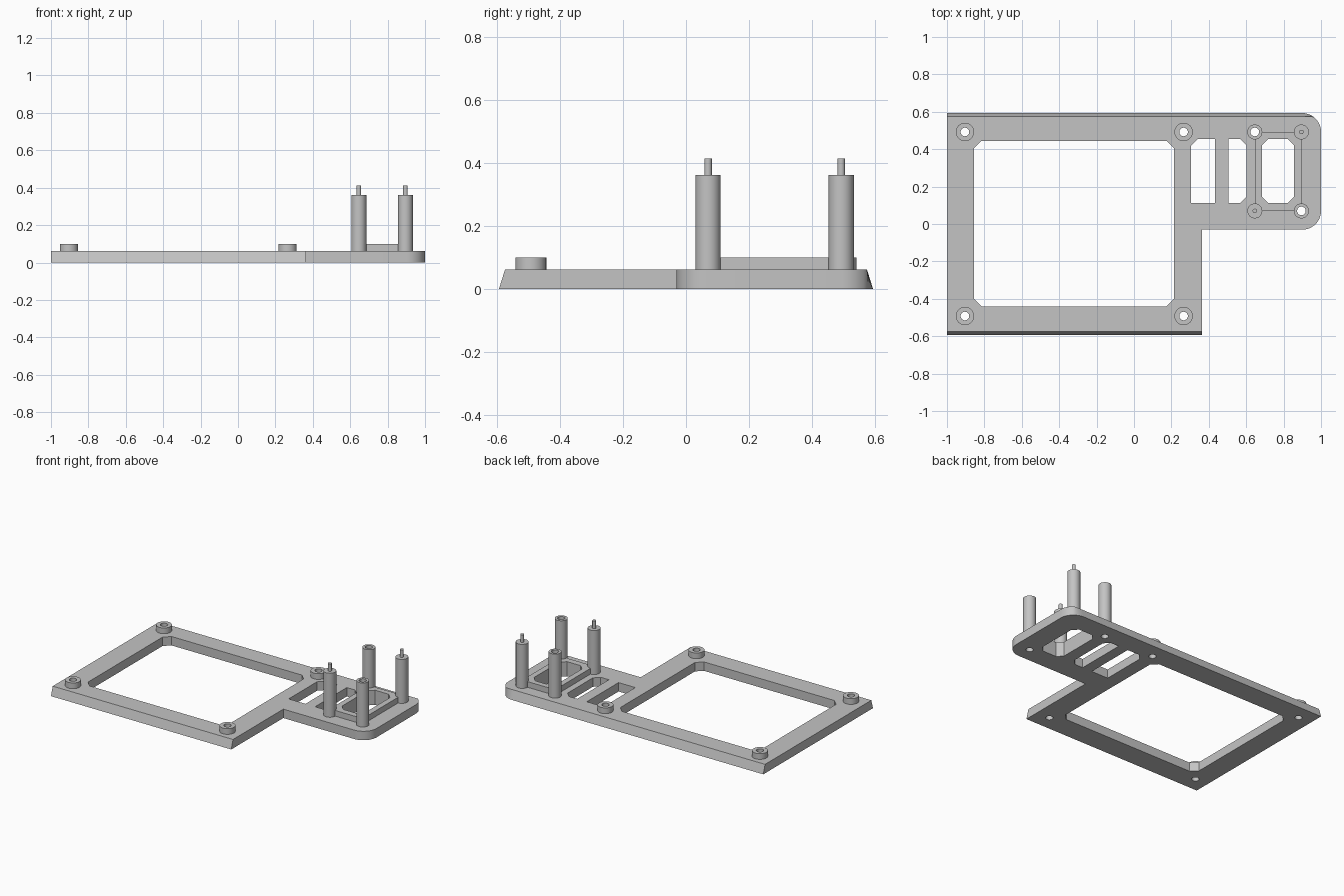
import bpy
import bmesh
from math import cos, sin, pi, radians

cube = bpy.data.objects.get("Cube")
if cube:
    bpy.data.objects.remove(cube, do_unlink=True)

grey = bpy.data.materials.new("light grey plastic")
grey.use_nodes = True
GREY = (0.55, 0.55, 0.55, 1)
grey.diffuse_color = GREY
grey.node_tree.nodes["Principled BSDF"].inputs["Base Color"].default_value = GREY

PLATE, RAISED, POST, PIN = 0.061, 0.10, 0.362, 0.413
EDGE, HOLE = 0.593, 0.023


def arc(x, y, r, start=0, end=360, n=32):
    steps = [radians(start + (end - start) * i / n) for i in range(n + 1)]
    if end - start == 360:
        steps.pop()
    return [(x + r * cos(a), y + r * sin(a)) for a in steps]


def chamfered_rect(x0, x1, y0, y1, cuts):
    """Rectangle with a cut size per corner, counter-clockwise from x0, y0."""
    pts = []
    corners = [(x0, y0, 0, 1, 1, 0), (x1, y0, -1, 0, 0, 1),
               (x1, y1, 0, -1, -1, 0), (x0, y1, 1, 0, 0, -1)]
    for (x, y, ax, ay, bx, by), c in zip(corners, cuts):
        if c:
            pts += [(x + ax * c, y + ay * c), (x + bx * c, y + by * c)]
        else:
            pts.append((x, y))
    return pts


def prism(name, loops, z0, z1, adjust=None):
    """Extrude an outline, with any further loops as through holes."""
    curve = bpy.data.curves.new(name, "CURVE")
    curve.dimensions = "2D"
    curve.fill_mode = "BOTH"
    curve.extrude = (z1 - z0) / 2
    for loop in loops:
        spline = curve.splines.new("POLY")
        spline.points.add(len(loop) - 1)
        for point, (x, y) in zip(spline.points, loop):
            point.co = (x, y, 0, 1)
        spline.use_cyclic_u = True
    temp = bpy.data.objects.new(name + " outline", curve)
    bpy.context.collection.objects.link(temp)
    graph = bpy.context.evaluated_depsgraph_get()
    mesh = bpy.data.meshes.new_from_object(temp.evaluated_get(graph))
    bpy.data.objects.remove(temp, do_unlink=True)
    bpy.data.curves.remove(curve)

    bm = bmesh.new()
    bm.from_mesh(mesh)
    bmesh.ops.remove_doubles(bm, verts=bm.verts, dist=0.0001)
    bmesh.ops.translate(bm, verts=bm.verts, vec=(0, 0, (z0 + z1) / 2))
    if adjust:
        adjust(bm)
    bmesh.ops.recalc_face_normals(bm, faces=bm.faces)
    bm.to_mesh(mesh)
    bm.free()
    mesh.name = name
    mesh.materials.clear()
    mesh.materials.append(grey)
    obj = bpy.data.objects.new(name, mesh)
    bpy.context.collection.objects.link(obj)
    bpy.ops.object.select_all(action="DESELECT")
    obj.select_set(True)
    bpy.context.view_layer.objects.active = obj
    bpy.ops.object.shade_smooth_by_angle(angle=radians(30))
    return obj


def slope_long_edges(bm):
    """Lean the front and back walls inward towards the top."""
    for v in bm.verts:
        if v.co.z > PLATE / 2:
            v.co.y = max(-0.574, min(0.574, v.co.y))


# Mounting positions
bosses = [(x, y) for x in (-0.904, 0.265) for y in (-0.492, 0.492)]
left, right, front, back = 0.646, 0.895, 0.07, 0.492
hollow_posts = [(left, back), (right, front)]
pin_posts = [(left, front), (right, back)]

# Base plate with windows and screw holes
outline = [(-1, -EDGE), (0.364, -EDGE), (0.364, -0.03)]
outline += arc(0.9, 0.07, 0.1, -90, 0, 12)
outline += arc(0.9, EDGE - 0.1, 0.1, 0, 90, 12)
outline.append((-1, EDGE))
small_window = chamfered_rect(0.684, 0.856, 0.112, 0.455, [0.035] * 4)
windows = [
    chamfered_rect(-0.855, 0.213, -0.44, 0.445, [0.04] * 4),
    chamfered_rect(0.305, 0.432, 0.112, 0.455, [0, 0, 0, 0.037]),
    chamfered_rect(0.505, 0.602, 0.112, 0.455, [0, 0.035, 0.035, 0]),
    small_window,
]
holes = [arc(x, y, HOLE) for x, y in bosses + hollow_posts]
prism("base_plate", [outline] + windows + holes, 0, PLATE, slope_long_edges)

# Raised rim joining the posts, notched clear of the bored posts
rim = chamfered_rect(left, right, front, back, [0, 0.034, 0, 0.034])
prism("raised_rim", [rim, small_window], PLATE, RAISED)

# Screw bosses
for i, (x, y) in enumerate(bosses):
    prism(f"screw_boss_{i + 1}", [arc(x, y, 0.049), arc(x, y, HOLE)], PLATE, RAISED)

# Bored posts and posts with locating pins
for i, (x, y) in enumerate(hollow_posts):
    prism(f"bored_post_{i + 1}", [arc(x, y, 0.04), arc(x, y, HOLE)], PLATE, POST)
for i, (x, y) in enumerate(pin_posts):
    prism(f"pin_post_{i + 1}", [arc(x, y, 0.04)], PLATE, POST)
    prism(f"locating_pin_{i + 1}", [arc(x, y, 0.012, n=20)], POST, PIN)
